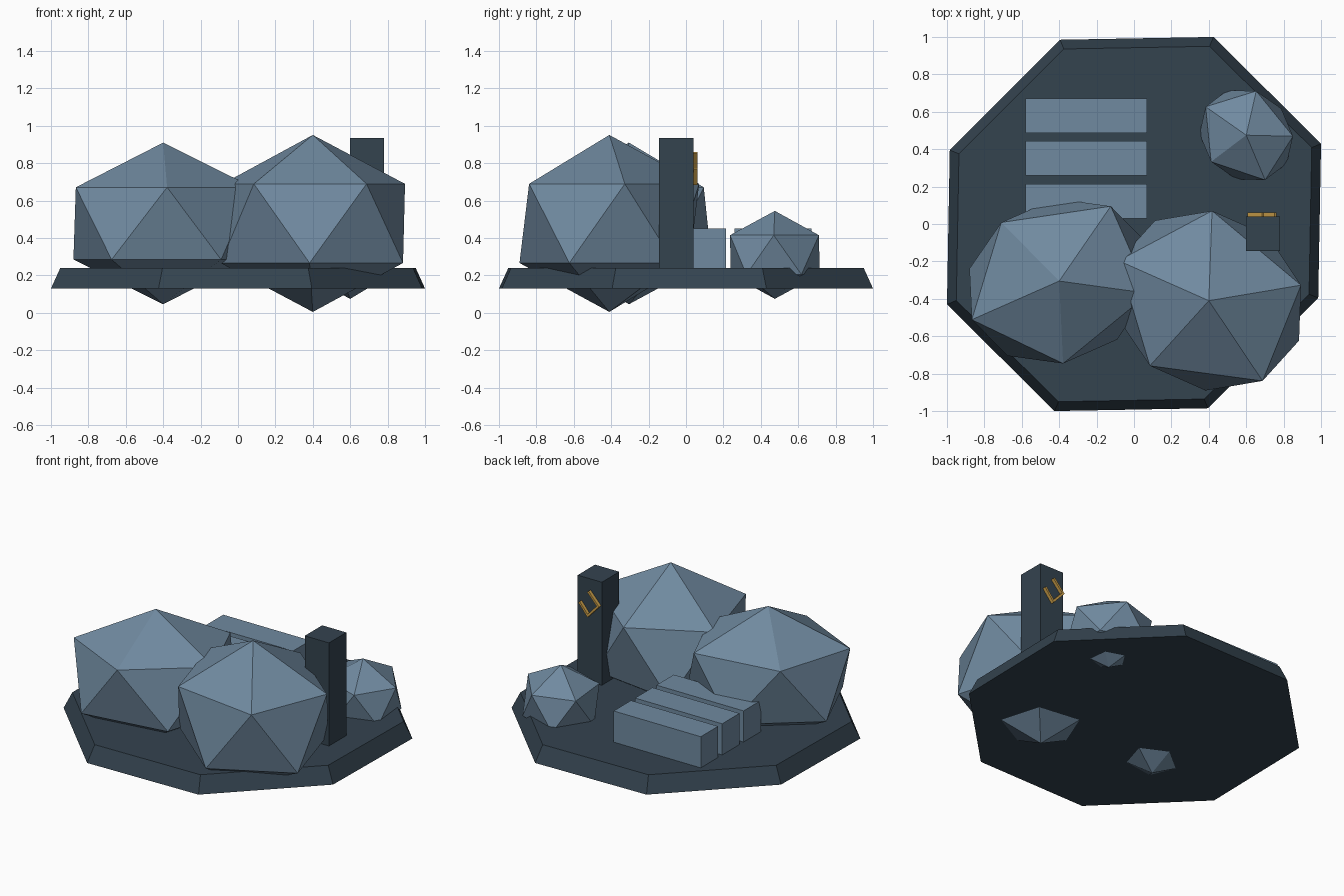
import bpy
import bmesh
from mathutils import Matrix, Vector

cube = bpy.data.objects.get("Cube")
if cube:
    bpy.data.objects.remove(cube, do_unlink=True)


def make_material(name, rgb):
    mat = bpy.data.materials.new(name)
    mat.use_nodes = True
    color = (*rgb, 1.0)
    mat.diffuse_color = color
    shader = next(n for n in mat.node_tree.nodes if n.type == "BSDF_PRINCIPLED")
    shader.inputs["Base Color"].default_value = color
    shader.inputs["Roughness"].default_value = 0.9
    return mat


dark_slate = make_material("dark slate", (0.034, 0.056, 0.078))
blue_grey = make_material("blue grey", (0.162, 0.254, 0.352))
gold = make_material("gold", (0.62, 0.36, 0.07))


def finish(name, bm, mat):
    bmesh.ops.recalc_face_normals(bm, faces=bm.faces)
    mesh = bpy.data.meshes.new(name)
    bm.to_mesh(mesh)
    bm.free()
    mesh.materials.append(mat)
    obj = bpy.data.objects.new(name, mesh)
    bpy.context.collection.objects.link(obj)
    return obj


def box(name, low, high, mat):
    low, high = Vector(low), Vector(high)
    bm = bmesh.new()
    bmesh.ops.create_cube(bm, size=1)
    bmesh.ops.scale(bm, vec=high - low, verts=bm.verts)
    bmesh.ops.translate(bm, vec=(low + high) / 2, verts=bm.verts)
    return finish(name, bm, mat)


def dome(name, center, radius, row_x, row_y):
    """Icosahedron whose rings follow a skewed ground-plane matrix."""
    ring = 2 / 5 ** 0.5
    skew = Matrix(((row_x[0] / ring, row_x[1] / ring, 0),
                   (row_y[0] / ring, row_y[1] / ring, 0),
                   (0, 0, radius))).to_4x4()
    bm = bmesh.new()
    bmesh.ops.create_icosphere(bm, subdivisions=1, radius=1)
    bm.transform(Matrix.Translation(center) @ skew)
    return finish(name, bm, blue_grey)


# Eight-sided base slab with sloping rim
half = [(1.0, 0.43), (0.425, 1.0), (-0.395, 0.985), (-0.985, 0.395)]
outline = half + [(-x, -y) for x, y in half]
bm = bmesh.new()
bottom = [bm.verts.new((x, y, 0.13)) for x, y in outline]
top = [bm.verts.new((x * 0.95, y * 0.95, 0.24)) for x, y in outline]
bm.faces.new(bottom[::-1])
bm.faces.new(top)
for i in range(len(outline)):
    j = (i + 1) % len(outline)
    bm.faces.new((bottom[i], bottom[j], top[j], top[i]))
finish("base", bm, dark_slate)

# Faceted domes
dome("large_dome", (0.4, -0.41, 0.478), 0.473, (0.493, -0.142), (0.083, 0.478))
dome("medium_dome", (-0.4, -0.305, 0.478), 0.432, (0.480, 0.134), (-0.066, 0.442))
dome("small_dome", (0.6, 0.475, 0.31), 0.235, (0.250, -0.025), (-0.006, 0.250))

# Row of long blocks
for i in range(3):
    y = 0.03 + i * 0.228
    box(f"long_block_{i + 1}", (-0.58, y, 0.235), (0.07, y + 0.185, 0.45), blue_grey)

# Tower
box("tower", (0.6, -0.145, 0.235), (0.78, 0.04, 0.935), dark_slate)

# Open bracket of three thin bars on the back of the tower
corners = [(0.752, 0.765), (0.692, 0.692), (0.615, 0.775), (0.685, 0.852)]
for i, (a, b) in enumerate(zip(corners, corners[1:])):
    start, end = Vector((a[0], 0.05, a[1])), Vector((b[0], 0.05, b[1]))
    along = end - start
    bm = bmesh.new()
    bmesh.ops.create_cube(bm, size=1)
    bmesh.ops.scale(bm, vec=(0.014, 0.024, along.length + 0.012), verts=bm.verts)
    turn = Vector((0, 0, 1)).rotation_difference(along).to_matrix().to_4x4()
    bm.transform(Matrix.Translation((start + end) / 2) @ turn)
    finish(f"bracket_bar_{i + 1}", bm, gold)
